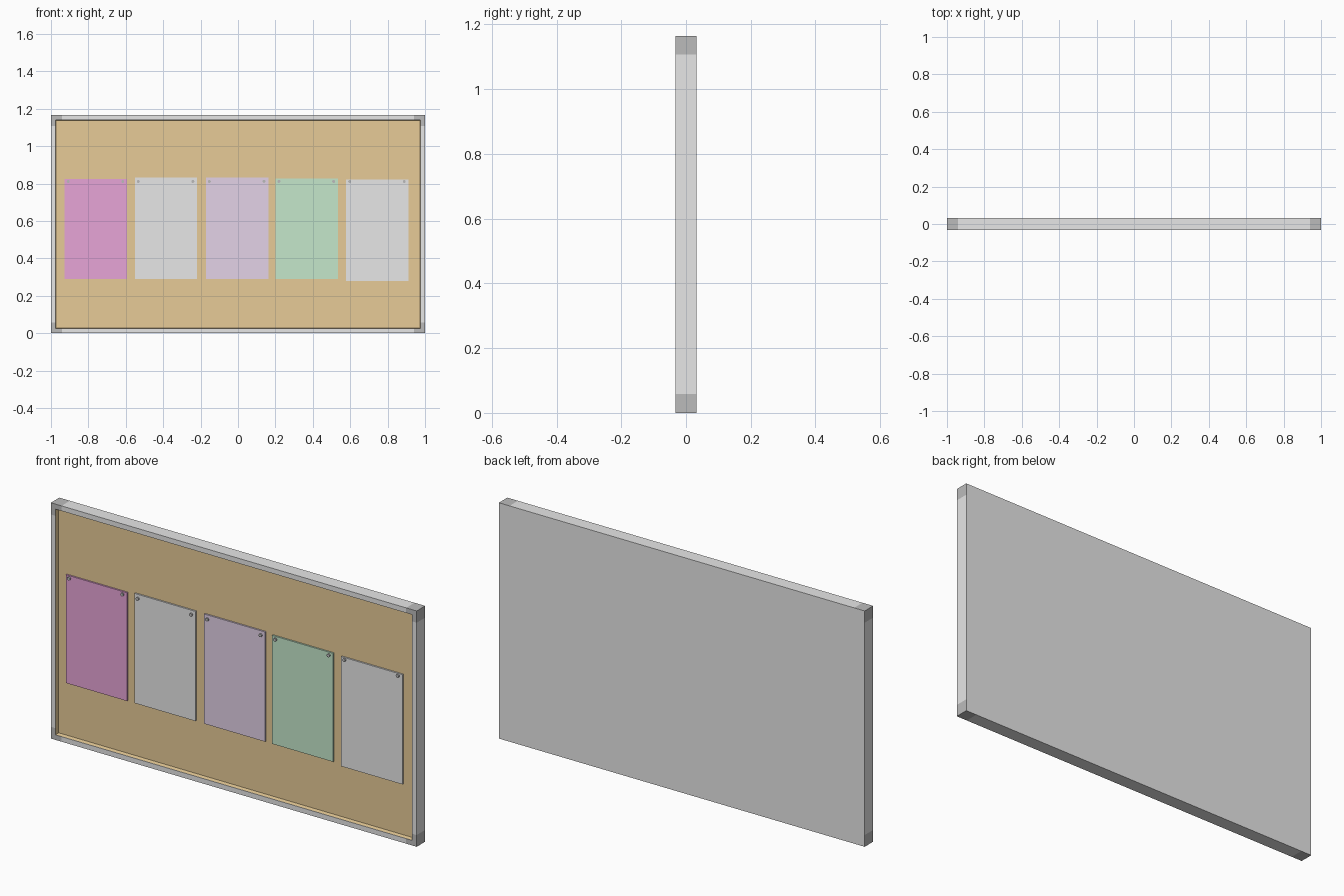
import bpy
import bmesh
from math import radians
from mathutils import Matrix, Vector

cube = bpy.data.objects.get("Cube")
if cube:
    bpy.data.objects.remove(cube, do_unlink=True)


def material(name, rgb):
    m = bpy.data.materials.new(name)
    m.use_nodes = True
    m.diffuse_color = (*rgb, 1)
    m.node_tree.nodes["Principled BSDF"].inputs["Base Color"].default_value = (*rgb, 1)
    return m


LIGHT = material("light_grey", (0.8, 0.8, 0.8))
DARK = material("mid_grey", (0.5, 0.5, 0.5))
CORK = material("cork_tan", (0.83, 0.62, 0.32))
PINK = material("pink", (0.83, 0.39, 0.71))
LILAC = material("lilac", (0.8, 0.67, 0.83))
GREEN = material("mint_green", (0.58, 0.83, 0.62))

W, H, D = 1.0, 1.165, 0.033      # half width, height, half depth
RIM, CORNER = 0.025, 0.058       # frame width, corner cap length
CORK_Y, PAPER_Y = -0.012, -0.02  # front planes


def finish(name, bm, *mats):
    bmesh.ops.recalc_face_normals(bm, faces=bm.faces)
    mesh = bpy.data.meshes.new(name)
    bm.to_mesh(mesh)
    bm.free()
    for m in mats:
        mesh.materials.append(m)
    ob = bpy.data.objects.new(name, mesh)
    bpy.context.collection.objects.link(ob)
    return ob


def box_mesh(lo, hi):
    lo, hi = Vector(lo), Vector(hi)
    bm = bmesh.new()
    bmesh.ops.create_cube(bm, size=1, matrix=Matrix.Translation((lo + hi) / 2)
                          @ Matrix.Diagonal((*(hi - lo), 1)))
    return bm


# Frame rails between the corner caps
for side, z in (("bottom", 0), ("top", H - RIM)):
    finish(side + "_rail", box_mesh((-W + CORNER, -D, z), (W - CORNER, D, z + RIM)), LIGHT)
for side, x in (("right", -W), ("left", W - RIM)):
    finish(side + "_rail", box_mesh((x, -D, CORNER), (x + RIM, D, H - CORNER)), LIGHT)

# L-shaped corner caps, with the back face matching the back panel
L_PROFILE = [(0, 0), (CORNER, 0), (CORNER, RIM), (RIM, RIM), (RIM, CORNER), (0, CORNER)]
for xname, sx in (("right", 1), ("left", -1)):
    for zname, top in (("bottom", False), ("top", True)):
        bm = bmesh.new()
        verts = [bm.verts.new((sx * (a - W), -D, H - b if top else b)) for a, b in L_PROFILE]
        face = bm.faces.new(verts)
        ext = bmesh.ops.extrude_face_region(bm, geom=[face])
        bmesh.ops.translate(bm, vec=(0, 2 * D, 0),
                            verts=[g for g in ext["geom"] if isinstance(g, bmesh.types.BMVert)])
        for f in bm.faces:
            f.material_index = int(f.calc_center_median().y > D - 0.001)
        finish(f"{zname}_{xname}_corner", bm, DARK, LIGHT)

# Back panel flush with the frame
finish("back_panel", box_mesh((RIM - W, 0.01, RIM), (W - RIM, D, H - RIM)), LIGHT)

# Cork board: a shallow tray with a thin lip against the frame
bm = box_mesh((RIM - W, -D + 0.002, RIM), (W - RIM, 0.01, H - RIM))
front = min(bm.faces, key=lambda f: f.calc_center_median().y)
bmesh.ops.inset_region(bm, faces=[front], thickness=0.004)
for v in front.verts:
    v.co.y = CORK_Y
finish("cork_board", bm, CORK)

# Pinned sheets: centre x, bottom, top, colour
SHEETS = [(-0.76, 0.289, 0.824, PINK), (-0.385, 0.29, 0.832, LIGHT),
          (-0.005, 0.29, 0.832, LILAC), (0.367, 0.29, 0.826, GREEN),
          (0.745, 0.28, 0.822, LIGHT)]
for i, (cx, low, high, mat) in enumerate(SHEETS, 1):
    finish(f"sheet_{i}", box_mesh((cx - 0.167, PAPER_Y, low), (cx + 0.167, CORK_Y, high)), mat)
    # Two tacks near the top corners
    for side, dx in (("right", -0.148), ("left", 0.144)):
        bm = bmesh.new()
        bmesh.ops.create_cone(bm, cap_ends=True, segments=12, radius1=0.008, radius2=0.008,
                              depth=0.008,
                              matrix=Matrix.Translation((cx + dx, PAPER_Y - 0.003, 0.811))
                              @ Matrix.Rotation(radians(90), 4, "X"))
        finish(f"tack_{i}_{side}", bm, DARK)
